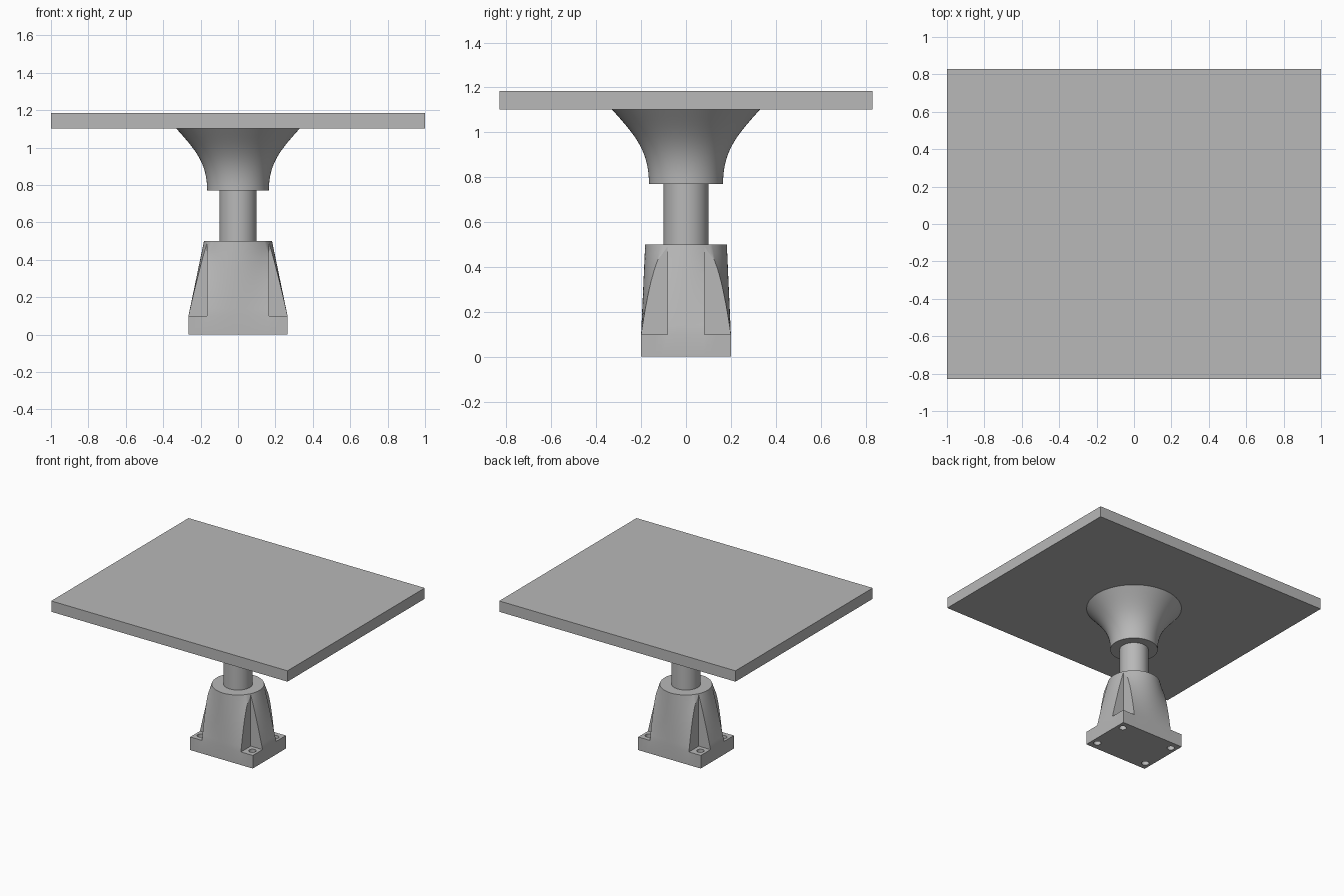
import bpy, bmesh
from math import pi, cos, sin, atan2, radians
from mathutils import Vector
from mathutils.geometry import interpolate_bezier

cube = bpy.data.objects.get("Cube")
if cube:
    bpy.data.objects.remove(cube, do_unlink=True)

grey = bpy.data.materials.new("plain grey")
grey.use_nodes = True
grey.diffuse_color = (0.48, 0.48, 0.48, 1)
grey.node_tree.nodes["Principled BSDF"].inputs["Base Color"].default_value = grey.diffuse_color

HALF_X, HALF_Y, PLATE_TOP, BASE_TOP, COLLAR_R = 0.265, 0.2, 0.1, 0.5, 0.182


def make_object(name, bm):
    bmesh.ops.recalc_face_normals(bm, faces=bm.faces)
    mesh = bpy.data.meshes.new(name)
    bm.to_mesh(mesh)
    bm.free()
    obj = bpy.data.objects.new(name, mesh)
    bpy.context.collection.objects.link(obj)
    mesh.materials.append(grey)
    return obj


def add_box(bm, low, high):
    low, high = Vector(low), Vector(high)
    verts = bmesh.ops.create_cube(bm, size=1)["verts"]
    bmesh.ops.scale(bm, vec=high - low, verts=verts)
    bmesh.ops.translate(bm, vec=(low + high) / 2, verts=verts)


def add_cylinder(bm, x, y, radius, low, high, segments):
    verts = bmesh.ops.create_cone(bm, cap_ends=True, segments=segments, radius1=radius,
                                  radius2=radius, depth=high - low)["verts"]
    bmesh.ops.translate(bm, vec=(x, y, (low + high) / 2), verts=verts)


def add_loft(bm, rings):
    """Skin a stack of equally sized point rings and cap both ends."""
    loops = [[bm.verts.new(p) for p in ring] for ring in rings]
    for a, b in zip(loops, loops[1:]):
        for i in range(len(a)):
            j = (i + 1) % len(a)
            bm.faces.new((a[i], a[j], b[j], b[i]))
    bm.faces.new(loops[0][::-1])
    bm.faces.new(loops[-1])


def activate(obj):
    bpy.ops.object.select_all(action="DESELECT")
    obj.select_set(True)
    bpy.context.view_layer.objects.active = obj


def smooth(obj, degrees=30):
    activate(obj)
    bpy.ops.object.shade_smooth_by_angle(angle=radians(degrees))


def cut(obj, cutter):
    cutter.hide_render = True
    mod = obj.modifiers.new("cut", "BOOLEAN")
    mod.operation, mod.solver, mod.object = "DIFFERENCE", "EXACT", cutter
    activate(obj)
    bpy.ops.object.modifier_apply(modifier=mod.name)
    bpy.data.objects.remove(cutter, do_unlink=True)


# Tabletop
bm = bmesh.new()
add_box(bm, (-1, -0.83, 1.102), (1, 0.83, 1.185))
make_object("tabletop", bm)

# Flared support under the tabletop
profile = interpolate_bezier(Vector((0.165, 0.77, 0)), Vector((0.165, 0.92, 0)),
                             Vector((0.23, 0.99, 0)), Vector((0.33, 1.102, 0)), 20)
turns = [2 * pi * i / 64 for i in range(64)]
bm = bmesh.new()
add_loft(bm, [[(p.x * cos(a), p.x * sin(a), p.y) for a in turns] for p in profile])
smooth(make_object("flared_support", bm))

# Column
bm = bmesh.new()
add_cylinder(bm, 0, 0, 0.1, BASE_TOP - 0.02, 0.79, 64)
smooth(make_object("column", bm))

# Base: rectangular foot blending into a round collar
corner = atan2(HALF_Y, HALF_X)
angles = sorted(turns + [corner, pi - corner, pi + corner, 2 * pi - corner])


def base_ring(z, blend):
    ring = []
    for a in angles:
        reach = min(HALF_X / max(abs(cos(a)), 1e-6), HALF_Y / max(abs(sin(a)), 1e-6))
        r = reach + (COLLAR_R - reach) * blend
        ring.append((r * cos(a), r * sin(a), z))
    return ring


bm = bmesh.new()
steps = 10
add_loft(bm, [base_ring(0, 0)] + [
    base_ring(PLATE_TOP + (BASE_TOP - PLATE_TOP) * i / steps, i / steps) for i in range(steps + 1)])
base = make_object("base", bm)

# Corner notches and bolt holes
notches, holes = bmesh.new(), bmesh.new()
for sx in (-1, 1):
    for sy in (-1, 1):
        xs, ys = sorted((sx * 0.165, sx * 0.4)), sorted((sy * 0.082, sy * 0.4))
        add_box(notches, (xs[0], ys[0], PLATE_TOP), (xs[1], ys[1], 0.6))
        add_cylinder(holes, sx * 0.218, sy * 0.138, 0.026, -0.05, 0.15, 24)
cut(base, make_object("notch_cutter", notches))
cut(base, make_object("hole_cutter", holes))
smooth(base, 20)
